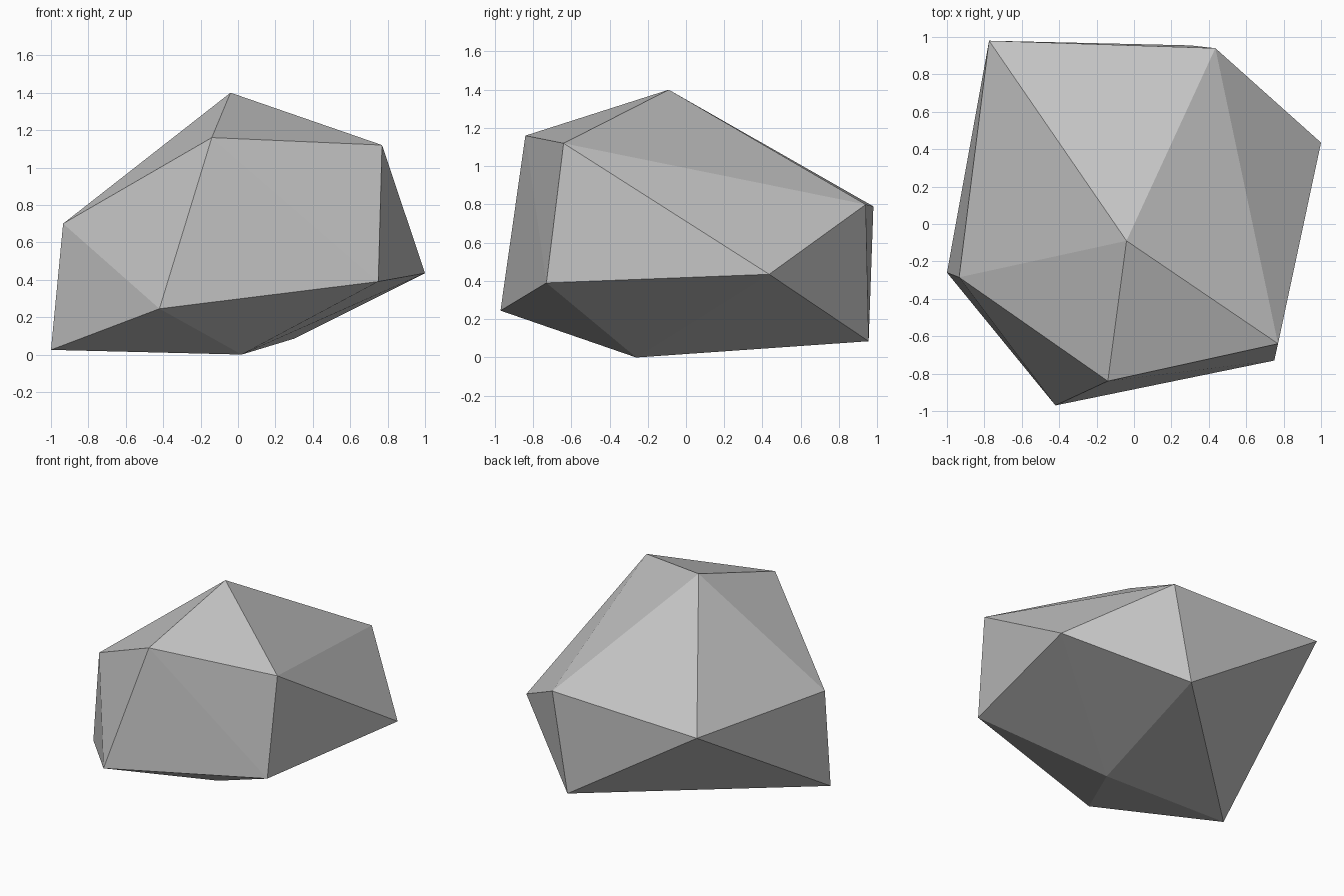
import bpy
import bmesh

cube = bpy.data.objects.get("Cube")
if cube:
    bpy.data.objects.remove(cube, do_unlink=True)

# Plain stone colour
stone = bpy.data.materials.new("stone_grey")
stone.use_nodes = True
grey = (0.55, 0.55, 0.55, 1.0)
stone.diffuse_color = grey
shader = next(n for n in stone.node_tree.nodes if n.type == 'BSDF_PRINCIPLED')
shader.inputs["Base Color"].default_value = grey
shader.inputs["Roughness"].default_value = 0.9

# Rough boulder: a peak, two staggered rings of five corners, and a foot
peak_point = (-0.04, -0.09, 1.40)
foot_point = (0.02, -0.26, 0.0)
upper_points = [(-0.14, -0.84, 1.16), (0.77, -0.64, 1.12), (0.435, 0.94, 0.80),
                (-0.775, 0.98, 0.79), (-0.935, -0.285, 0.70)]
lower_points = [(0.75, -0.73, 0.39), (1.0, 0.435, 0.435), (0.30, 0.955, 0.085),
                (-1.0, -0.26, 0.025), (-0.42, -0.97, 0.245)]

bm = bmesh.new()
peak = bm.verts.new(peak_point)
foot = bm.verts.new(foot_point)
upper = [bm.verts.new(p) for p in upper_points]
lower = [bm.verts.new(p) for p in lower_points]

# Facets: crown, the zigzag side band, and the underside
count = len(upper)
for i in range(count):
    j = (i + 1) % count
    bm.faces.new((peak, upper[i], upper[j]))
    bm.faces.new((upper[i], lower[i], upper[j]))
    bm.faces.new((upper[j], lower[i], lower[j]))
    bm.faces.new((foot, lower[j], lower[i]))
bmesh.ops.recalc_face_normals(bm, faces=bm.faces)

mesh = bpy.data.meshes.new("boulder")
bm.to_mesh(mesh)
bm.free()
mesh.materials.append(stone)
boulder = bpy.data.objects.new("boulder", mesh)
bpy.context.collection.objects.link(boulder)
